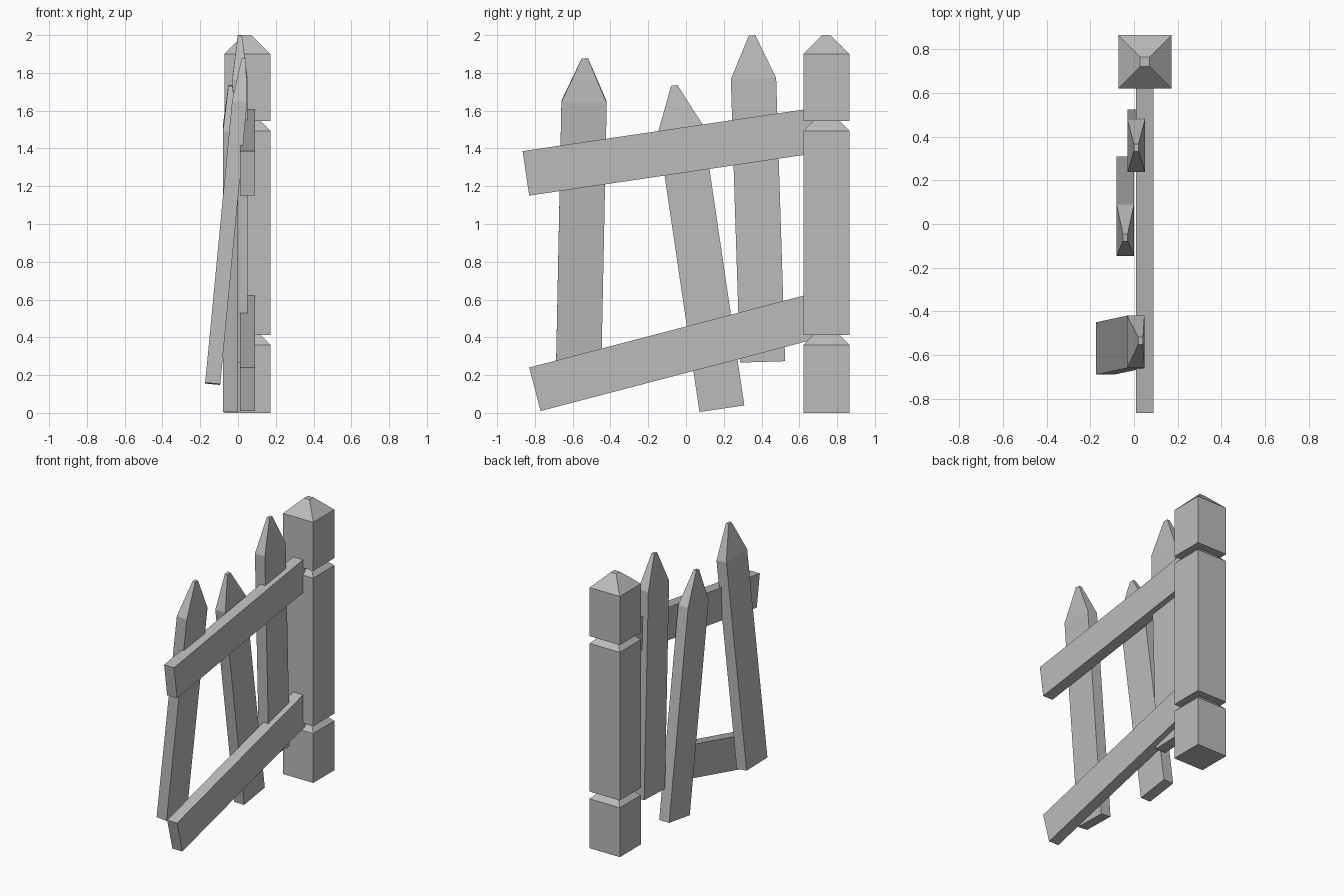
import bpy
import bmesh
from math import atan, cos, sin
from mathutils import Vector

cube = bpy.data.objects.get("Cube")
if cube:
    bpy.data.objects.remove(cube, do_unlink=True)

# One flat stone-grey wood colour
grey = bpy.data.materials.new("weathered_grey")
grey.use_nodes = True
colour = (0.5, 0.5, 0.5, 1)
grey.diffuse_color = colour
grey.node_tree.nodes["Principled BSDF"].inputs["Base Color"].default_value = colour


def stack(name, levels, location, rotation=(0, 0, 0)):
    """Loft rectangular sections given as (z, half x, half y)."""
    bm = bmesh.new()
    rings = []
    for z, hx, hy in levels:
        corners = [(-hx, -hy), (hx, -hy), (hx, hy), (-hx, hy)]
        rings.append([bm.verts.new((x, y, z)) for x, y in corners])
    bm.faces.new(rings[0][::-1])
    bm.faces.new(rings[-1])
    for low, high in zip(rings, rings[1:]):
        for i in range(4):
            j = (i + 1) % 4
            bm.faces.new((low[i], low[j], high[j], high[i]))
    mesh = bpy.data.meshes.new(name)
    bm.to_mesh(mesh)
    bm.free()
    mesh.materials.append(grey)
    obj = bpy.data.objects.new(name, mesh)
    obj.location = location
    obj.rotation_euler = rotation
    bpy.context.collection.objects.link(obj)
    return obj


# Gate post: three blocks with bevelled tops
HALF, NECK, TIP = 0.122, 0.07, 0.022
post = []
for base, shoulder, top, end in [(0, 0.36, 0.413, NECK),
                                 (0.413, 1.493, 1.546, NECK),
                                 (1.546, 1.9, 2.0, TIP)]:
    post += [(base, HALF, HALF), (shoulder, HALF, HALF), (top, end, end)]
stack("gate_post", post, (0.05, 0.743, 0))

# Leaning pickets: bottom centre and the drift of the tip in x and y
LENGTH = 1.73
picket = [(0, 0.04, 0.12), (1.5, 0.04, 0.12), (LENGTH, 0.011, 0.017)]
for name, bottom, dx, dy in [
        ("picket_near_post", (0.01, 0.405, 0.27), 0, -0.055),
        ("picket_middle", (-0.04, 0.19, 0.022), 0, -0.255),
        ("picket_outer", (-0.134, -0.57, 0.154), 0.165, 0.035)]:
    stack(name, picket, bottom, (-atan(dy / LENGTH), atan(dx / LENGTH), 0))

# Sloping rails running into the post
for name, y, z, slope in [("upper_rail", -0.8475, 1.268, 0.148),
                          ("lower_rail", -0.8, 0.125, 0.262)]:
    tilt = atan(slope)
    half = (0.7 - y) / cos(tilt) / 2
    centre = Vector((0.05, y, z)) + half * Vector((0, cos(tilt), sin(tilt)))
    stack(name, [(-0.119, 0.04, half), (0.119, 0.04, half)], centre, (tilt, 0, 0))
